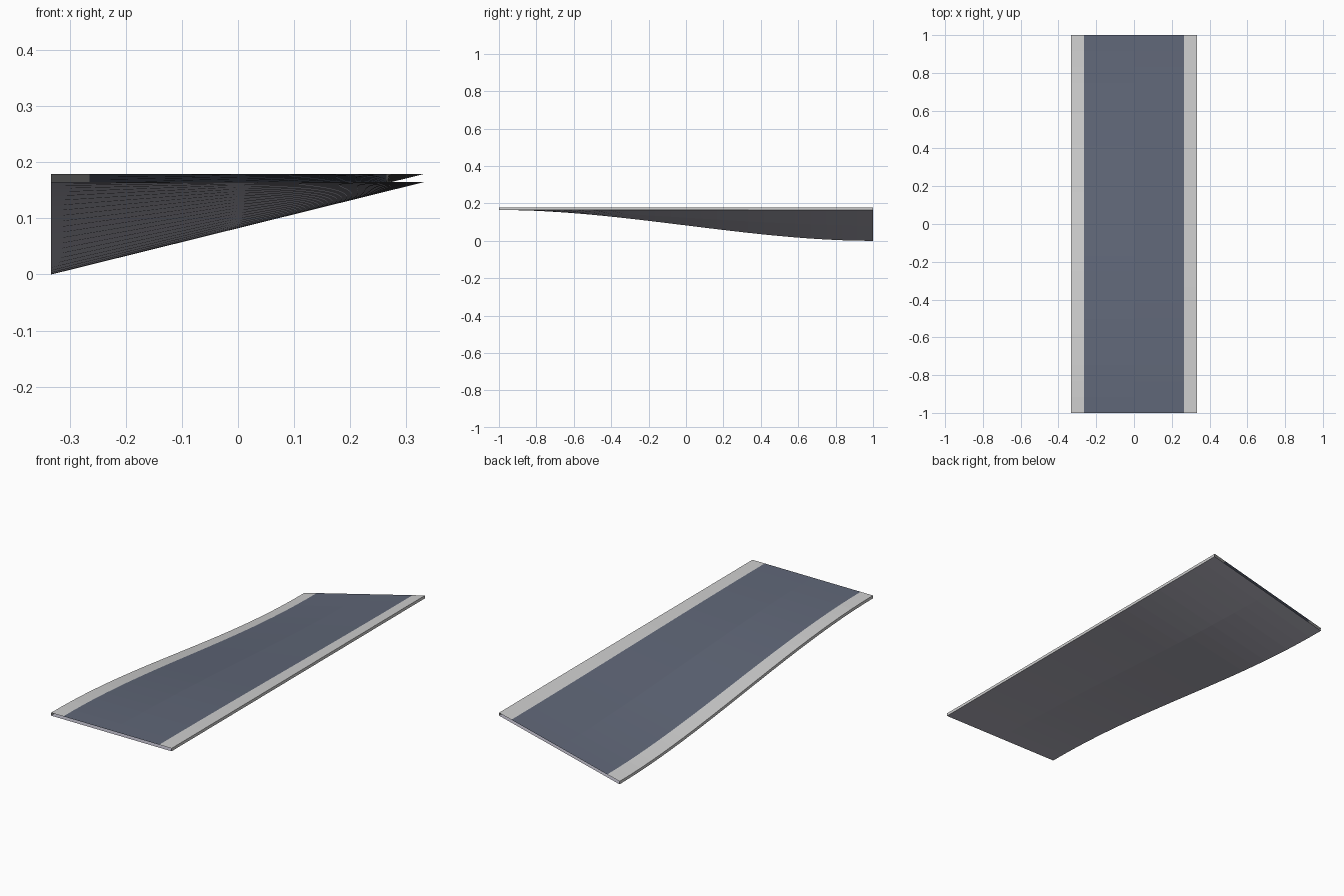
import bpy, bmesh

if "Cube" in bpy.data.objects:
    bpy.data.objects.remove(bpy.data.objects["Cube"])

HALF_W, ROAD_W, THICK, TOP, DROP = 0.333, 0.265, 0.0145, 0.1795, 0.165
SEGS = 24


def material(name, rgb):
    m = bpy.data.materials.new(name)
    m.diffuse_color = (*rgb, 1)
    m.use_nodes = True
    m.node_tree.nodes["Principled BSDF"].inputs["Base Color"].default_value = m.diffuse_color
    return m


kerb = material("light grey kerb", (0.62, 0.62, 0.62))
asphalt = material("blue grey asphalt", (0.117, 0.136, 0.188))
under = material("underside grey", (0.45, 0.44, 0.51))


def height(x, y):
    # left edge eases down towards the back, right edge stays level
    t = (y + 1) / 2
    return TOP - DROP * t * t * (3 - 2 * t) * (HALF_W - x) / (2 * HALF_W)


def strip(name, mat, profile):
    """Sweep an open (x, depth) profile along y over the banked surface."""
    bm = bmesh.new()
    rows = []
    for i in range(SEGS + 1):
        y = -1 + 2 * i / SEGS
        rows.append([bm.verts.new((x, y, height(x, y) - d)) for x, d in profile])
    for a, b in zip(rows, rows[1:]):
        for j in range(len(profile) - 1):
            f = bm.faces.new((a[j], a[j + 1], b[j + 1], b[j]))
            f.smooth = False
    me = bpy.data.meshes.new(name)
    bm.to_mesh(me)
    bm.free()
    me.materials.append(mat)
    ob = bpy.data.objects.new(name, me)
    bpy.context.collection.objects.link(ob)


# the slab is a tube, open at both ends
strip("road_surface", asphalt, [(-ROAD_W, 0), (0, 0), (ROAD_W, 0)])
strip("left_kerb", kerb, [(-HALF_W, THICK), (-HALF_W, 0), (-ROAD_W, 0)])
strip("right_kerb", kerb, [(ROAD_W, 0), (HALF_W, 0), (HALF_W, THICK)])
strip("underside", under, [(HALF_W, THICK), (0, THICK), (-HALF_W, THICK)])
